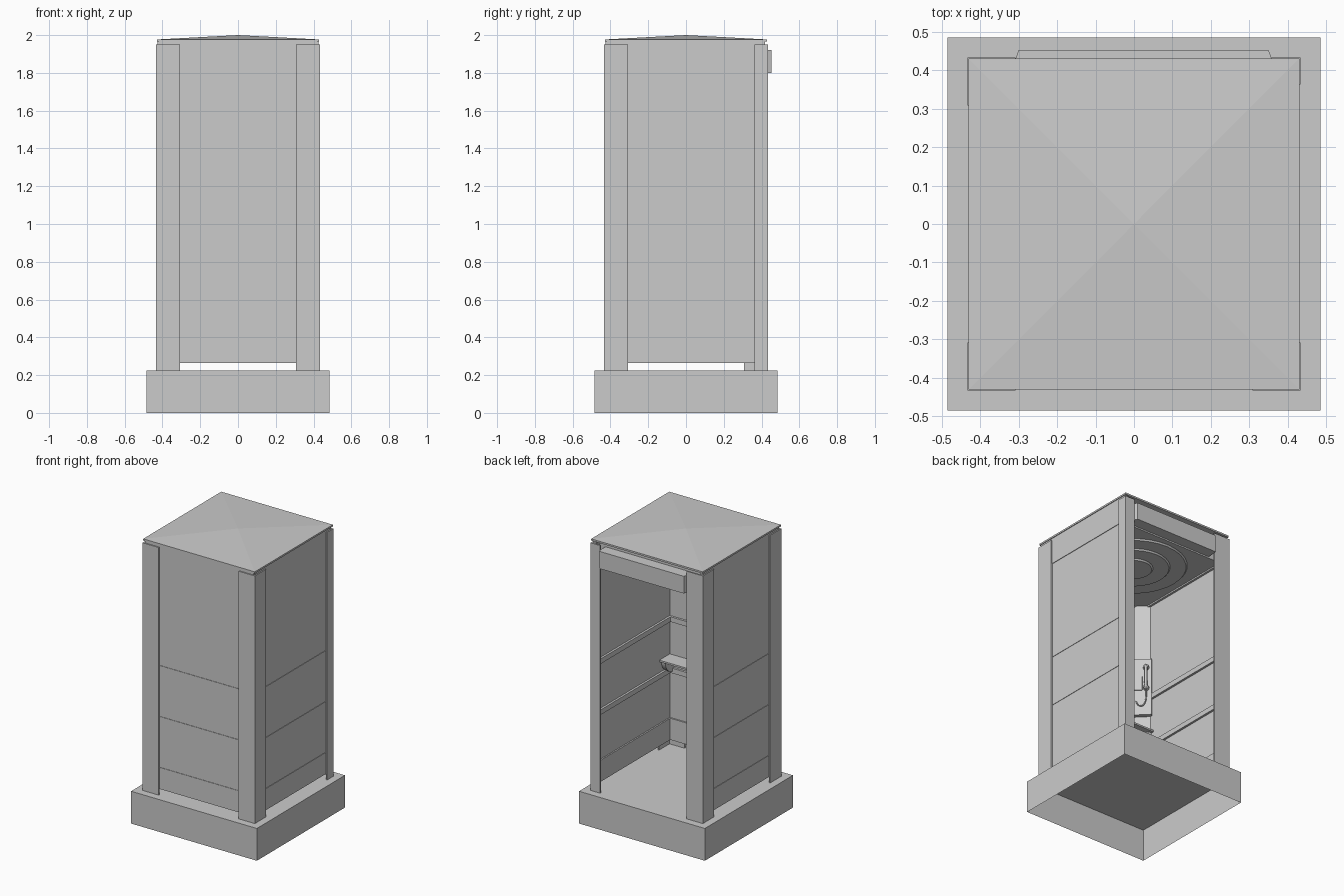
import bpy, bmesh, math
from mathutils import Matrix, Vector

if "Cube" in bpy.data.objects:
    bpy.data.objects.remove(bpy.data.objects["Cube"])


def finish(name, bm, smooth=False):
    bmesh.ops.recalc_face_normals(bm, faces=bm.faces)
    me = bpy.data.meshes.new(name)
    bm.to_mesh(me)
    bm.free()
    ob = bpy.data.objects.new(name, me)
    bpy.context.collection.objects.link(ob)
    if smooth:
        bpy.context.view_layer.objects.active = ob
        ob.select_set(True)
        bpy.ops.object.shade_smooth_by_angle(angle=math.radians(40))
        ob.select_set(False)
    return ob


def box(name, lo, hi, mat=Matrix()):
    lo, hi = Vector(lo), Vector(hi)
    bm = bmesh.new()
    m = mat @ Matrix.Translation((lo + hi) / 2) @ Matrix.Diagonal((*(hi - lo), 1))
    bmesh.ops.create_cube(bm, size=1, matrix=m)
    return finish(name, bm)


def prism(name, pts, depth, mat=Matrix(), smooth=False):
    """Extrude an outline in local XY along local Z."""
    bm = bmesh.new()
    f = bm.faces.new([bm.verts.new((x, y, 0)) for x, y in pts])
    ext = bmesh.ops.extrude_face_region(bm, geom=[f])
    bmesh.ops.translate(bm, vec=(0, 0, depth),
                        verts=[v for v in ext["geom"] if isinstance(v, bmesh.types.BMVert)])
    bm.transform(mat)
    return finish(name, bm, smooth)


def tube(name, pts, radius):
    cu = bpy.data.curves.new(name, "CURVE")
    cu.dimensions = "3D"
    cu.bevel_depth = radius
    cu.bevel_resolution = 2
    cu.use_fill_caps = True
    sp = cu.splines.new("NURBS")
    sp.points.add(len(pts) - 1)
    for p, co in zip(sp.points, pts):
        p.co = (*co, 1)
    sp.use_endpoint_u = True
    sp.order_u = 3
    ob = bpy.data.objects.new(name, cu)
    bpy.context.collection.objects.link(ob)
    return ob


# Plinth: a box open at the bottom
bm = bmesh.new()
bmesh.ops.create_cube(bm, size=1, matrix=Matrix.Translation((0, 0, .1125)) @ Matrix.Diagonal((.97, .97, .225, 1)))
bmesh.ops.delete(bm, geom=[f for f in bm.faces if f.normal.z < -.5], context="FACES")
finish("plinth", bm)

# L-section corner posts: sign of x, sign of y, leg lengths
T = .01
for label, sx, sy, lx, ly in (("front_left", -1, -1, .125, .125), ("front_right", 1, -1, .125, .125),
                              ("back_left", -1, 1, .125, .125), ("back_right", 1, 1, .075, .07)):
    o = .433
    pts = [(o, o), (o - lx, o), (o - lx, o - T), (o - T, o - T), (o - T, o - ly), (o, o - ly)]
    prism("post_" + label, [(sx * x, sy * y) for x, y in pts], 1.725, Matrix.Translation((0, 0, .225)))

# Glazed walls: pane, two crossbars, kick rail and header, turned to each side
for label, ang in (("front", 0), ("right", 90), ("left", -90)):
    R = Matrix.Rotation(math.radians(ang), 4, "Z")
    back = -.415 if label != "front" else -.418
    for part, z0, z1, out, inn in (("pane", .40, 1.79, .421, .415), ("kick_rail", .265, .415, .424, .405),
                                   ("low_bar", .735, .77, .424, .400), ("high_bar", 1.09, 1.125, .424, .400),
                                   ("header", 1.78, 1.965, .425, .400)):
        box(f"{label}_{part}", (-.418, -out, z0), (.418, -inn, z1), R)

# Back header and the protruding sign box over the entrance
box("back_header", (-.418, .355, 1.79), (.418, .375, 1.965))
prism("sign_box", [(-.308, .37), (.358, .37), (.358, .43), (.35, .453), (-.30, .453), (-.308, .43)],
      .12, Matrix.Translation((0, 0, 1.80)))

# Roof slab with a very shallow pyramid
box("roof_slab", (-.43, -.43, 1.965), (.43, .43, 1.977))
bm = bmesh.new()
bmesh.ops.create_cone(bm, cap_ends=True, segments=4, radius1=.428 * math.sqrt(2), radius2=0, depth=.023,
                      matrix=Matrix.Translation((0, 0, 1.9885)) @ Matrix.Rotation(math.pi / 4, 4, "Z"))
finish("roof_pyramid", bm)

# Ceiling with stepped round lamp
box("ceiling", (-.40, -.40, 1.79), (.40, .37, 1.80))
for i, (r, z) in enumerate(((.35, 1.78), (.24, 1.77), (.13, 1.76))):
    bm = bmesh.new()
    bmesh.ops.create_cone(bm, cap_ends=True, segments=32, radius1=r - .01, radius2=r, depth=.012,
                          matrix=Matrix.Translation((0, -.01, z + .006)))
    finish(f"lamp_ring_{i}", bm, True)

# Shelf along the front wall, carried on curved brackets
box("shelf", (-.42, -.42, .845), (.42, -.30, .857))
side = Matrix(((0, 0, 1, 0), (1, 0, 0, -.42), (0, 1, 0, .845), (0, 0, 0, 1)))
arc = [(.10 * math.cos(a), -.10 * math.sin(a)) for a in (math.pi / 2 * i / 8 for i in range(9))]
for label, x in (("left", -.415), ("right", .385)):
    prism(f"shelf_bracket_{label}", [(0, 0)] + arc, .03, Matrix.Translation((x, 0, 0)) @ side, True)

# Corner backboard and telephone, facing diagonally into the booth
D = Matrix.Translation((-.372, -.372, 0)) @ Matrix.Rotation(math.radians(-45), 4, "Z")
box("backboard", (-.072, -.008, .86), (.072, 0, 1.79), D)
box("telephone_body", (-.07, 0, .97), (.07, .03, 1.38), D)
box("telephone_keypad", (-.01, .03, 1.15), (.05, .036, 1.25), D)


def d(x, y, z):
    return D @ Vector((x, y, z))


tube("handset_grip", [d(-.035, .045, 1.16), d(-.035, .065, 1.18), d(-.035, .065, 1.30), d(-.035, .045, 1.32)], .010)
for label, z in (("earpiece", 1.315), ("mouthpiece", 1.165)):
    bm = bmesh.new()
    bmesh.ops.create_cone(bm, cap_ends=True, segments=16, radius1=.02, radius2=.016, depth=.024,
                          matrix=D @ Matrix.Translation((-.035, .042, z)) @ Matrix.Rotation(-math.pi / 2, 4, "X"))
    finish("handset_" + label, bm, True)
tube("handset_cord", [d(-.035, .045, 1.15), d(-.04, .05, 1.08), d(-.02, .05, 1.02), d(.02, .045, 1.03), d(.03, .03, 1.07)], .004)
